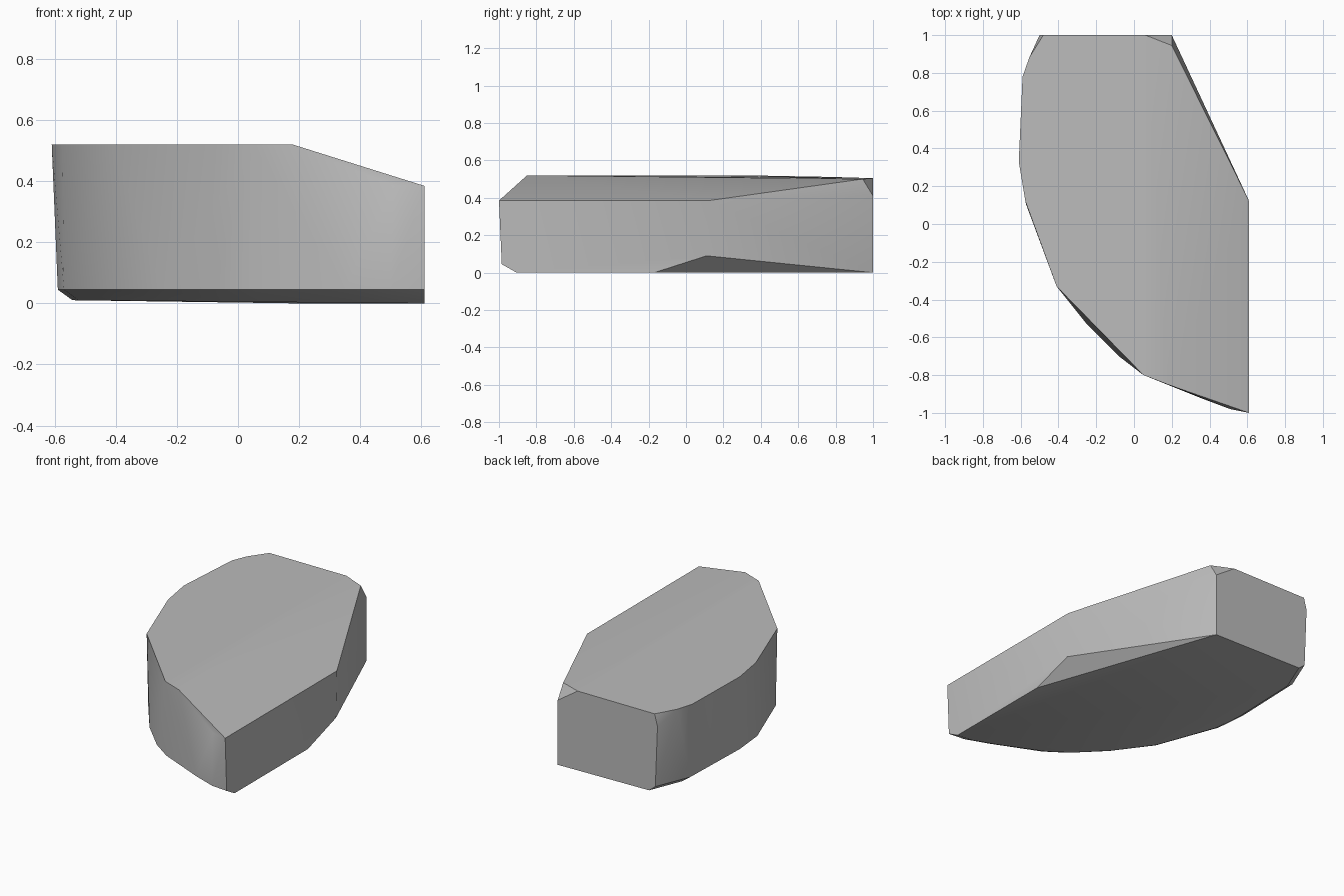
import bpy, bmesh, math

if "Cube" in bpy.data.objects:
    bpy.data.objects.remove(bpy.data.objects["Cube"], do_unlink=True)

# Stone colour
stone = bpy.data.materials.new("stone_grey")
stone.use_nodes = True
colour = (0.5, 0.5, 0.5, 1)
stone.diffuse_color = colour
stone.node_tree.nodes["Principled BSDF"].inputs["Base Color"].default_value = colour

# Rim of the top face, walking round from the back
top_rim = [(-.48, 1), (.06, 1), (.2, .945), (.61, .12), (.61, -1), (.18, -.85),
           (.05, -.8), (-.41, -.33), (-.575, .12), (-.61, .33), (-.59, .78), (-.555, .88)]
# Foot of the rounded wall, from the back to the front
wall_foot = [(-.485, 1), (-.575, .78), (-.59, .3), (-.57, .1), (-.42, -.3), (-.25, -.53),
             (-.08, -.7), (.05, -.79), (.35, -.92), (.5, -.975), (.61, -.985)]
# Chipped corners: back, front and the undercut below the slanted side
chips = [(-.5, 1, .43), (.2, 1, .41), (.51, -.98, .385),
         (.61, .11, .09), (.61, -.17, 0), (.2, 1, 0)]


def top_height(x, y):
    """Flat top that slopes down to the straight side and a little to the back."""
    return .52 - .314 * max(0, x - .18) - .03 * max(0, y - .5)


def bottom_point(x, y, shrink=.96):
    """Bottom rim, drawn in toward the straight side and the back."""
    x, y = .61 + (x - .61) * shrink, 1 + (y - 1) * shrink
    return x, y, .009 * (.61 - x)


points = [(x, y, top_height(x, y)) for x, y in top_rim]
points += [(x, y, .045) for x, y in wall_foot]
points += [bottom_point(x, y) for x, y in wall_foot]
points += chips

# Convex rock skin round all the corners
bm = bmesh.new()
for p in points:
    bm.verts.new(p)
hull = bmesh.ops.convex_hull(bm, input=bm.verts)
loose = [v for v in bm.verts if not v.link_faces]
bmesh.ops.delete(bm, geom=loose, context="VERTS")
bmesh.ops.dissolve_limit(bm, angle_limit=math.radians(1), verts=bm.verts, edges=bm.edges)
bmesh.ops.recalc_face_normals(bm, faces=bm.faces)

mesh = bpy.data.meshes.new("rock")
bm.to_mesh(mesh)
bm.free()
mesh.materials.append(stone)
rock = bpy.data.objects.new("rock", mesh)
bpy.context.collection.objects.link(rock)

# Soft walls with crisp main edges
bpy.ops.object.select_all(action="DESELECT")
rock.select_set(True)
bpy.context.view_layer.objects.active = rock
bpy.ops.object.shade_smooth_by_angle(angle=math.radians(30))
